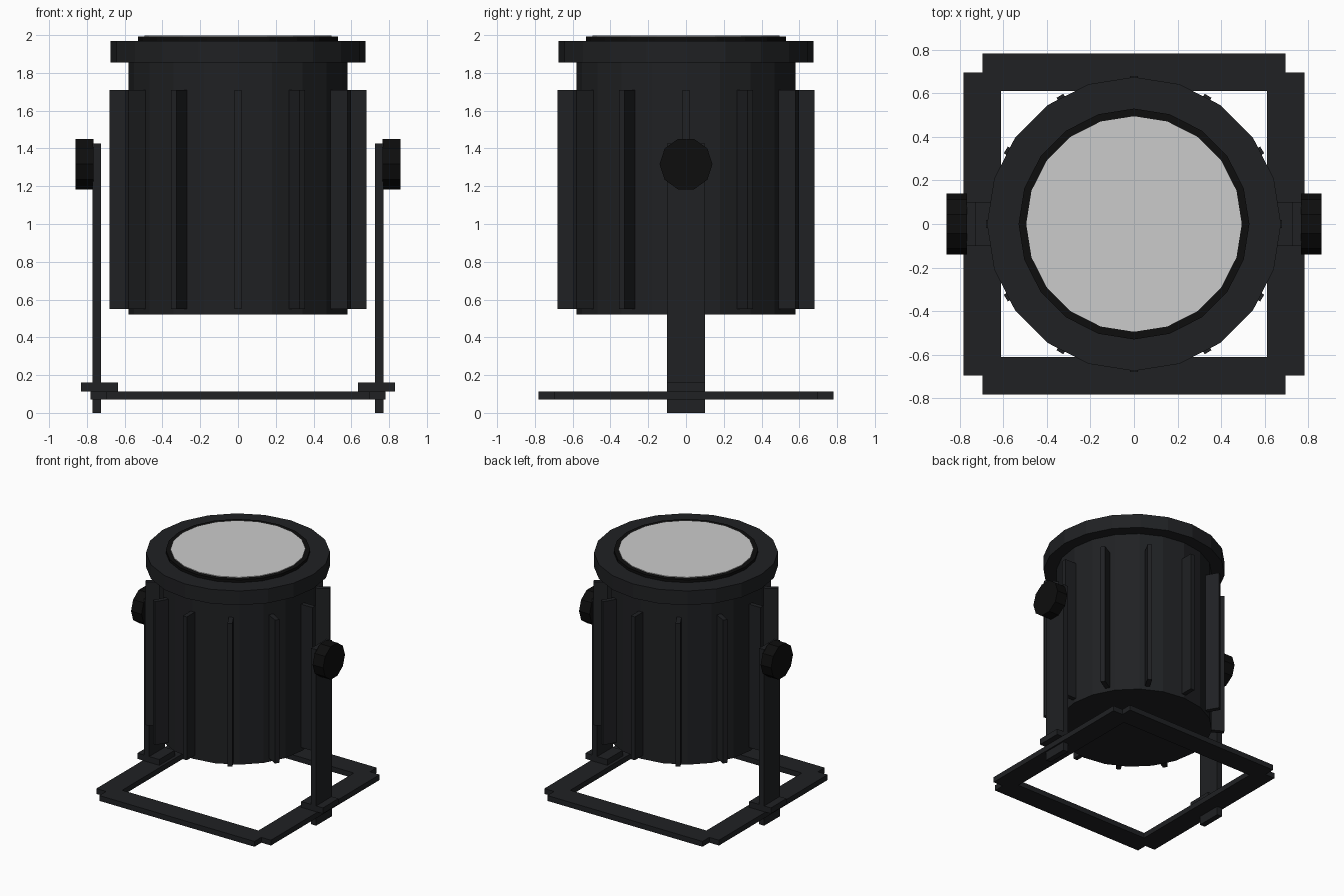
import bpy, bmesh, math
from mathutils import Matrix, Vector

if "Cube" in bpy.data.objects:
    bpy.data.objects.remove(bpy.data.objects["Cube"])


def material(name, r, g, b):
    m = bpy.data.materials.new(name)
    m.diffuse_color = (r, g, b, 1)
    m.use_nodes = True
    m.node_tree.nodes["Principled BSDF"].inputs["Base Color"].default_value = m.diffuse_color
    return m


CASING = material("dark_casing", 0.014, 0.015, 0.017)
BLACK = material("black_trim", 0.004, 0.004, 0.004)


def finish(name, bm, mat=None):
    me = bpy.data.meshes.new(name)
    bm.to_mesh(me)
    bm.free()
    ob = bpy.data.objects.new(name, me)
    bpy.context.collection.objects.link(ob)
    if mat:
        me.materials.append(mat)
    return ob


def box(name, lo, hi, mat=CASING, turn=0):
    lo, hi = Vector(lo), Vector(hi)
    size = hi - lo
    bm = bmesh.new()
    m = (Matrix.Rotation(turn, 4, 'Z') @ Matrix.Translation((lo + hi) / 2)
         @ Matrix.Diagonal((*size, 1)))
    bmesh.ops.create_cube(bm, size=1, matrix=m)
    return finish(name, bm, mat)


def cylinder(name, r, z0, z1, mat=CASING, sides=20, place=Matrix()):
    bm = bmesh.new()
    m = place @ Matrix.Translation((0, 0, (z0 + z1) / 2))
    bmesh.ops.create_cone(bm, cap_ends=True, segments=sides, radius1=r,
                          radius2=r, depth=z1 - z0, matrix=m)
    return finish(name, bm, mat)


# Lamp housing, front rim, lens ring and lens
cylinder("housing", 0.58, 0.52, 1.86)
cylinder("front_rim", 0.675, 1.855, 1.97)
cylinder("lens_ring", 0.53, 1.96, 1.992, BLACK)
cylinder("lens", 0.495, 1.985, 1.997, None)

# Cooling fins around the housing
for i in range(12):
    box(f"cooling_fin_{i + 1}", (0.54, -0.018, 0.55), (0.68, 0.018, 1.71),
        turn=i * math.pi / 6)

# Square floor frame with notched corners
for i, name in enumerate(("right", "back", "left", "front")):
    box(f"frame_bar_{name}", (0.61, -0.695, 0.07), (0.782, 0.695, 0.113),
        turn=i * math.pi / 2)

# Support arms, foot brackets and tilt knobs on both sides
for side, name in ((0, "right"), (math.pi, "left")):
    box(f"support_arm_{name}", (0.725, -0.1, 0), (0.77, 0.1, 1.425), turn=side)
    box(f"foot_bracket_{name}", (0.635, -0.1, 0.113), (0.83, 0.1, 0.16), turn=side)
    place = (Matrix.Rotation(side, 4, 'Z') @ Matrix.Translation((0, 0, 1.317))
             @ Matrix.Rotation(math.pi / 2, 4, 'Y'))
    cylinder(f"tilt_knob_{name}", 0.14, 0.766, 0.86, BLACK, 10, place)
